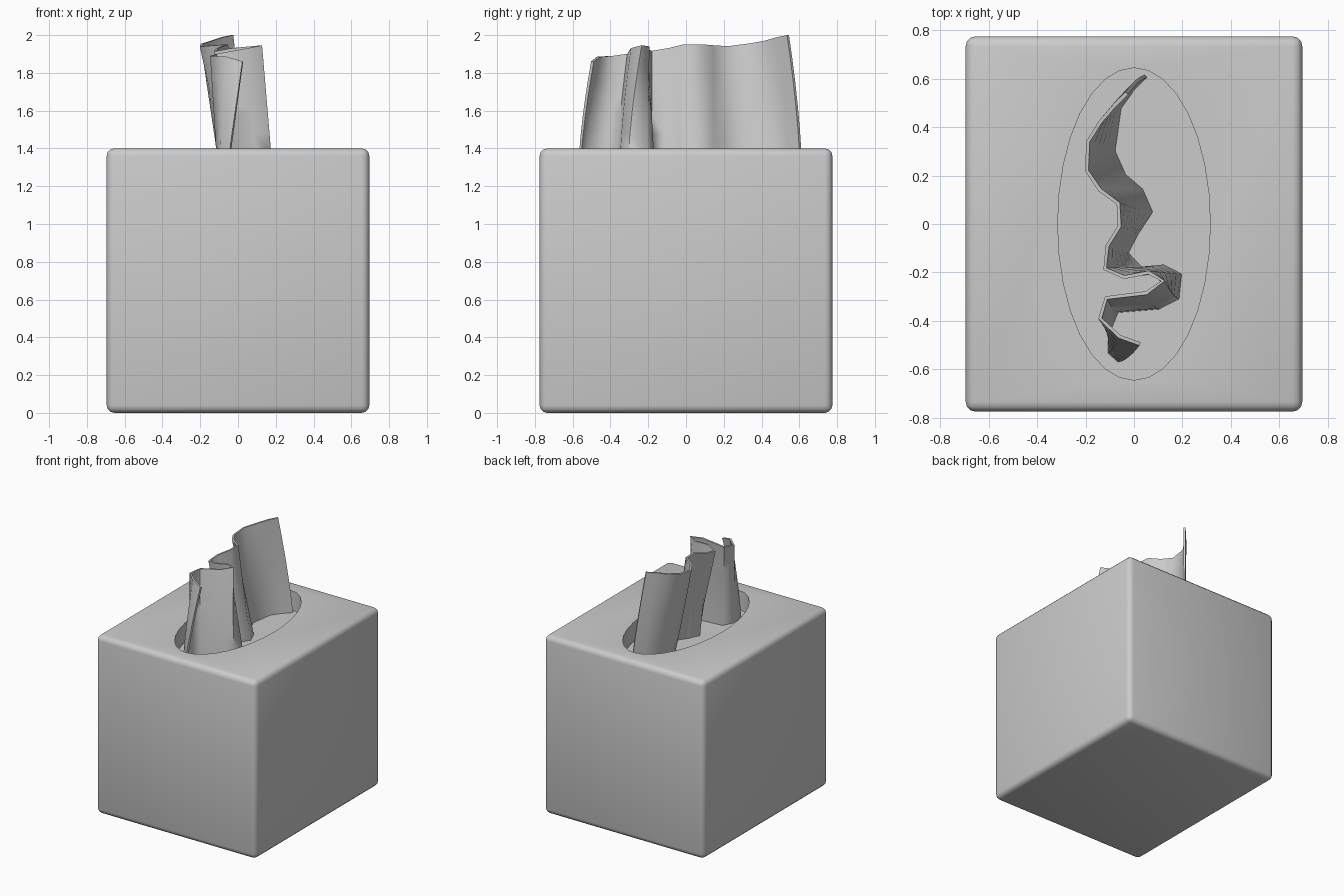
import bpy, math

if "Cube" in bpy.data.objects:
    bpy.data.objects.remove(bpy.data.objects["Cube"])


def smooth(obj, angle=40):
    bpy.ops.object.select_all(action='DESELECT')
    bpy.context.view_layer.objects.active = obj
    obj.select_set(True)
    bpy.ops.object.shade_smooth_by_angle(angle=math.radians(angle))


# Box body with softened edges
bpy.ops.mesh.primitive_cube_add(size=1, location=(0, 0, 0.7))
box = bpy.context.object
box.name = "box"
box.scale = (1.39, 1.55, 1.4)
bpy.ops.object.transform_apply(location=False, rotation=False, scale=True)
bevel = box.modifiers.new("soft_edges", 'BEVEL')
bevel.width = 0.04
bevel.segments = 3

# Oval recess in the top
FLOOR = 1.25
bpy.ops.mesh.primitive_cylinder_add(vertices=32, radius=1, depth=1,
                                    location=(0, 0, FLOOR + 0.5))
cutter = bpy.context.object
cutter.name = "oval_cutter"
cutter.scale = (0.315, 0.645, 1)
cut = box.modifiers.new("oval_opening", 'BOOLEAN')
cut.object = cutter
cut.solver = 'EXACT'
bpy.context.view_layer.objects.active = box
for m in ("soft_edges", "oval_opening"):
    bpy.ops.object.modifier_apply(modifier=m)
bpy.data.objects.remove(cutter)
smooth(box, 30)

# Tissue: folded sheet lofted between a bottom path and a leaning top path
bottom = [(0.05, 0.61), (-0.01, 0.55), (-0.06, 0.48), (-0.085, 0.30),
          (-0.04, 0.20), (0.03, 0.14), (0.07, 0.05), (0.01, -0.04),
          (-0.03, -0.12), (0.03, -0.185), (0.12, -0.175), (0.19, -0.21),
          (0.18, -0.305), (0.10, -0.345), (-0.07, -0.36), (-0.10, -0.43),
          (-0.10, -0.53), (-0.06, -0.565)]
top = [(-0.03, 0.54, 2.0), (-0.08, 0.49, 1.99), (-0.14, 0.42, 1.97),
       (-0.19, 0.34, 1.955), (-0.195, 0.22, 1.94), (-0.14, 0.14, 1.945),
       (-0.065, 0.085, 1.95), (-0.06, -0.01, 1.95), (-0.11, -0.09, 1.93),
       (-0.12, -0.185, 1.915), (-0.04, -0.22, 1.93), (0.06, -0.20, 1.94),
       (0.12, -0.235, 1.945), (0.05, -0.285, 1.93), (-0.115, -0.305, 1.90),
       (-0.14, -0.39, 1.89), (-0.06, -0.465, 1.885), (0.025, -0.495, 1.86)]
ROWS = 6
verts, faces = [], []
n = len(top)
for r in range(ROWS + 1):
    t = r / ROWS
    e = t ** 1.6
    for (bx, by), (tx, ty, tz) in zip(bottom, top):
        verts.append((bx + (tx - bx) * t, by + (ty - by) * e,
                      FLOOR + (tz - FLOOR) * t))
for r in range(ROWS):
    for i in range(n - 1):
        a = r * n + i
        faces.append((a, a + 1, a + n + 1, a + n))
mesh = bpy.data.meshes.new("tissue")
mesh.from_pydata(verts, [], faces)
tissue = bpy.data.objects.new("tissue", mesh)
bpy.context.collection.objects.link(tissue)
solid = tissue.modifiers.new("thickness", 'SOLIDIFY')
solid.thickness = 0.015
solid.offset = 0
bpy.context.view_layer.objects.active = tissue
bpy.ops.object.modifier_apply(modifier="thickness")
smooth(tissue, 65)
